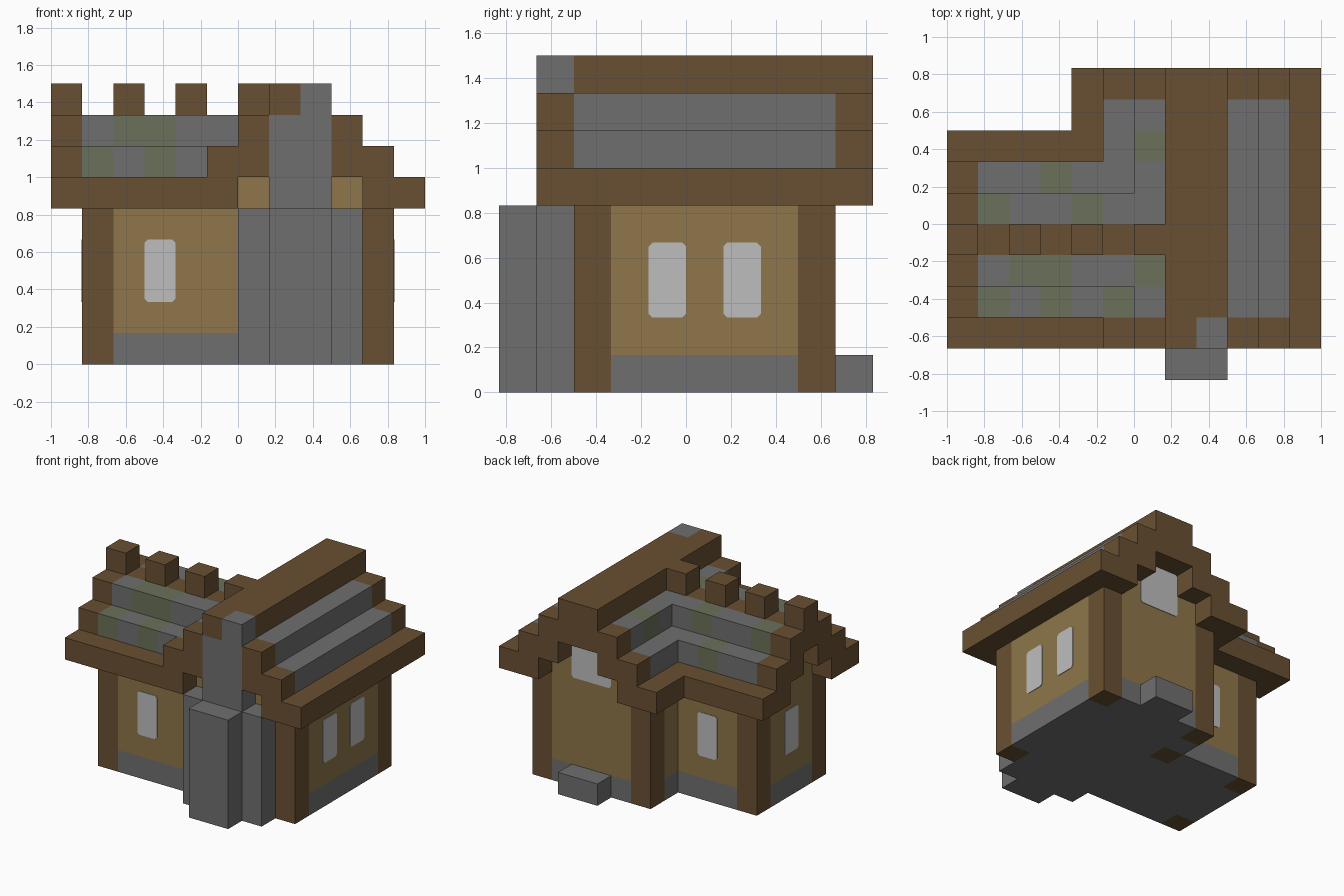
import bpy, bmesh
from mathutils import Vector
from itertools import product

cube = bpy.data.objects.get("Cube")
if cube:
    bpy.data.objects.remove(cube, do_unlink=True)

U = 1 / 6  # edge of one building block


def linear(c):
    c /= 255
    return c / 12.92 if c <= 0.04045 else ((c + 0.055) / 1.055) ** 2.4


def material(name, *rgb):
    m = bpy.data.materials.new(name)
    m.use_nodes = True
    col = (*map(linear, rgb), 1)
    m.diffuse_color = col
    bsdf = m.node_tree.nodes["Principled BSDF"]
    bsdf.inputs["Base Color"].default_value = col
    bsdf.inputs["Roughness"].default_value = 0.9
    return m


WOOD = material("timber_brown", 105, 80, 50)
PLASTER = material("plaster_tan", 142, 118, 74)
STONE = material("stone_grey", 111, 111, 111)
MOSS = material("mossy_stone", 106, 113, 90)
GLASS = material("window_pale", 190, 190, 190)

blocks = {}  # block position -> (part, material)


def fill(part, mat, xs, ys, zs):
    """Fill a box of blocks; later parts replace earlier ones."""
    for p in product(range(*xs), range(*ys), range(*zs)):
        blocks[p] = (part, mat)


MAIN = ((-1, 5), (-3, 4))
WING = ((-5, -1), (-3, 2))

# Foundation, walls and gable infill
for footprint in (MAIN, WING):
    fill("foundation", STONE, *footprint, (0, 1))
    fill("walls", PLASTER, *footprint, (1, 5))
for i in range(2):
    fill("walls", PLASTER, (i, 4 - i), (-3, 4), (5 + i, 6 + i))
    fill("walls", PLASTER, (-5, 1), (i - 2, 1 - i), (5 + i, 6 + i))

# Timber corner posts
for x, y in ((-5, -3), (4, -3), (-5, 1), (-1, 1), (-1, 3), (4, 3)):
    fill("corner_posts", WOOD, (x, x + 1), (y, y + 1), (0, 5))

# Stepped roofs: timber eaves, ridge and gable trim, stone courses between
for d in range(4):
    low, high = max(5, 4 + d), 6 + d
    timber = d in (0, 3)
    for x in (d - 2, 5 - d):
        fill("main_roof", WOOD, (x, x + 1), (-4, 5), (low, high))
        if not timber:
            fill("main_roof", STONE, (x, x + 1), (-3, 4), (low, high))
for d in range(4):
    low, high = max(5, 4 + d), min(8, 6 + d)
    inner = min(d - 1, 1)
    for y in {d - 4, 2 - d}:
        fill("wing_roof", WOOD, (-6, inner), (y, y + 1), (low, high))
        if d in (1, 2):
            fill("wing_roof", STONE, (-5, inner), (y, y + 1), (low, high))

# Ridge stubs along the wing
for x in range(-6, 1, 2):
    fill("ridge_stubs", WOOD, (x, x + 1), (-1, 0), (8, 9))

# Moss patches replace single roof blocks
for p in ((-4, -2, 7), (-3, -2, 7), (0, -2, 7), (-5, -3, 6), (-3, -3, 6),
          (-1, -3, 6), (-5, 0, 7), (-2, 0, 7), (-3, 1, 6), (0, 2, 7)):
    blocks[p] = (blocks[p][0], MOSS)

# Chimney and back doorstep
fill("chimney", STONE, (1, 3), (-5, -4), (0, 5))
fill("chimney", STONE, (0, 4), (-4, -3), (0, 5))
fill("chimney", STONE, (1, 3), (-4, -3), (5, 8))
fill("chimney", STONE, (2, 3), (-4, -3), (8, 9))
fill("back_step", STONE, (1, 3), (4, 5), (0, 1))


def finish(name, bm, mats):
    me = bpy.data.meshes.new(name)
    bm.to_mesh(me)
    bm.free()
    for m in mats:
        me.materials.append(m)
    ob = bpy.data.objects.new(name, me)
    bpy.context.scene.collection.objects.link(ob)


def build(part):
    """Mesh the exposed sides of a part and merge flat areas."""
    bm = bmesh.new()
    mats = []
    for p, (owner, mat) in blocks.items():
        if owner != part:
            continue
        if mat not in mats:
            mats.append(mat)
        centre = Vector(p) + Vector((0.5, 0.5, 0.5))
        for axis, sign in product(range(3), (-1, 1)):
            n = Vector((0, 0, 0))
            n[axis] = sign
            if tuple(int(c) for c in Vector(p) + n) in blocks:
                continue
            a = Vector((0, 0, 0))
            a[(axis + 1) % 3] = 1
            b = n.cross(a)
            face = bm.faces.new([bm.verts.new((centre + (n + s * a + t * b) / 2) * U)
                                 for s, t in ((-1, -1), (1, -1), (1, 1), (-1, 1))])
            face.material_index = mats.index(mat)
    bmesh.ops.remove_doubles(bm, verts=bm.verts, dist=0.001)
    bmesh.ops.dissolve_limit(bm, angle_limit=0.01, verts=bm.verts, edges=bm.edges,
                             delimit={'MATERIAL'})
    finish(part, bm, mats)


for part in sorted({owner for owner, _ in blocks.values()}):
    build(part)


def window(name, axis, side, wall, start, width, base):
    """Thin pane with clipped corners, two blocks tall, on a wall plane."""
    bm = bmesh.new()
    c = 0.1
    w, h = width, 2
    outline = ((c, 0), (w - c, 0), (w, c), (w, h - c),
               (w - c, h), (c, h), (0, h - c), (0, c))
    verts = []
    for s, t in outline:
        co = Vector((start + s, start + s, base + t)) * U
        co[axis] = wall * U
        verts.append(bm.verts.new(co))
    face = bm.faces.new(verts)
    out = Vector((0, 0, 0))
    out[axis] = side * 0.004
    ext = bmesh.ops.extrude_face_region(bm, geom=[face])
    bmesh.ops.translate(bm, vec=out, verts=[v for v in ext["geom"]
                                            if isinstance(v, bmesh.types.BMVert)])
    bmesh.ops.recalc_face_normals(bm, faces=bm.faces)
    finish(name, bm, [GLASS])


# Windows
window("front_window", 1, -1, -3, -3, 1, 2)
window("wing_back_window", 1, 1, 2, -3, 1, 2)
window("wing_end_window", 0, -1, -5, -1, 1, 2)
window("side_window_front", 0, 1, 5, -1, 1, 2)
window("side_window_back", 0, 1, 5, 1, 1, 2)
window("gable_window", 1, 1, 4, 1, 2, 5)
